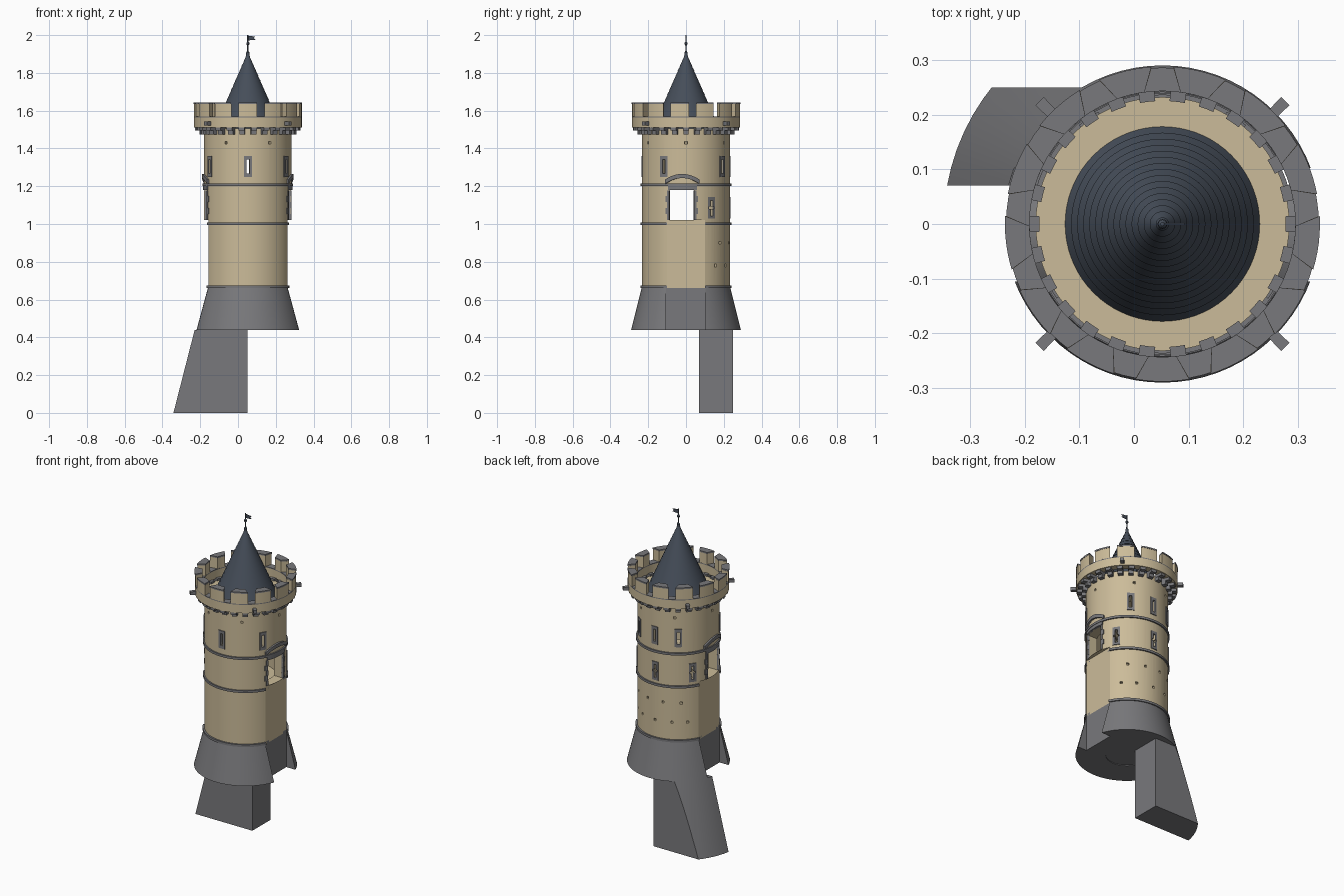
import bpy, bmesh
from math import sin, cos, pi, radians, degrees, asin

if "Cube" in bpy.data.objects:
    bpy.data.objects.remove(bpy.data.objects["Cube"])

CX = 0.052      # tower axis
R = 0.232       # shaft radius


def material(name, col):
    m = bpy.data.materials.new(name)
    m.diffuse_color = (*col, 1)
    m.use_nodes = True
    m.node_tree.nodes["Principled BSDF"].inputs["Base Color"].default_value = m.diffuse_color
    return m


TAN = material("sandstone", (0.60, 0.50, 0.32))
GREY = material("grey_stone", (0.19, 0.19, 0.20))
DARK = material("slate", (0.06, 0.075, 0.10))


def finish(bm, name, mat):
    bmesh.ops.recalc_face_normals(bm, faces=bm.faces)
    me = bpy.data.meshes.new(name)
    bm.to_mesh(me)
    bm.free()
    me.materials.append(mat)
    ob = bpy.data.objects.new(name, me)
    bpy.context.collection.objects.link(ob)
    return ob


def pos(a, r, z):
    """Polar point; angle in degrees from the front (-y) towards +x."""
    return (CX + r * sin(radians(a)), -r * cos(radians(a)), z)


def lathe(bm, prof, ring=False, n=72):
    loops = [[bm.verts.new(pos(360 * i / n, r, z)) for i in range(n)] for r, z in prof]
    pairs = list(zip(loops, loops[1:])) + ([(loops[-1], loops[0])] if ring else [])
    for p, q in pairs:
        for i in range(n):
            k = (i + 1) % n
            bm.faces.new((p[i], p[k], q[k], q[i]))
    if not ring:
        bm.faces.new(loops[0])
        bm.faces.new(loops[-1])


def block(bm, a, half, r0, r1, z0, z1, half_in=None, segs=4, lift=lambda t: 0):
    """Curved block centred on angle a; half_in splays the inner side."""
    hi = half if half_in is None else half_in
    rows = []
    for i in range(segs + 1):
        t = 2 * i / segs - 1
        d = lift(t)
        rows.append([bm.verts.new(pos(a + t * h, r, z + d)) for h, r, z in
                     ((hi, r0, z0), (half, r1, z0), (half, r1, z1), (hi, r0, z1))])
    for p, q in zip(rows, rows[1:]):
        for j in range(4):
            k = (j + 1) % 4
            bm.faces.new((p[j], p[k], q[k], q[j]))
    bm.faces.new(rows[0])
    bm.faces.new(rows[-1])


def box(bm, x0, x1, y0, y1, z0, z1):
    vs = bmesh.ops.create_cube(bm, size=1)["verts"]
    for v in vs:
        v.co = ((x0, x1)[v.co.x > 0], (y0, y1)[v.co.y > 0], (z0, z1)[v.co.z > 0])


def make(name, mat, fn):
    bm = bmesh.new()
    fn(bm)
    return finish(bm, name, mat)


def rings(name, mat, *profs):
    return make(name, mat, lambda bm: [lathe(bm, p, True) for p in profs])


def rect(r0, r1, z0, z1):
    return [(r0, z0), (r1, z0), (r1, z1), (r0, z1)]


def boolean(ob, cutter, op="DIFFERENCE"):
    m = ob.modifiers.new("cut", "BOOLEAN")
    m.operation, m.object, m.solver = op, cutter, "EXACT"
    m.use_self = True
    bpy.context.view_layer.objects.active = ob
    bpy.ops.object.modifier_apply(modifier=m.name)


# layout angles
UPPER = [0, 60, 145, 180, 215, 300]
LOWER = [125, 181, 235]
HOLES = ([(a, 1.43) for a in range(30, 360, 60)] + [(a, 0.9) for a in (141, 167, 193, 219)]
         + [(a, 0.78) for a in (132, 154, 180, 206, 228)])

# cutters
def slot_fn(bm):
    box(bm, CX + 0.209, 0.6, -0.105, 0.102, 0.3, 1.02)
    box(bm, -0.6, CX - 0.209, -0.105, 0.102, 0.3, 1.02)


def opening_fn(bm):
    box(bm, -0.4, 0.5, -0.087, 0.042, 1.021, 1.18)
    for a in UPPER:
        block(bm, a, 1.5, 0.14, 0.3, 1.268, 1.342, 3)
    for a in LOWER:
        block(bm, a, 1.5, 0.14, 0.3, 1.043, 1.125, 3)
        block(bm, a, 3.6, 0.141, 0.301, 1.08, 1.092, 5)
    for a, z in HOLES:
        block(bm, a, 1.7, 0.215, 0.3, z - 0.007, z + 0.007)


slot = make("wall_slot_cutter", GREY, slot_fn)
openings = make("opening_cutter", TAN, opening_fn)
room = make("room_cutter", TAN, lambda bm: lathe(bm, rect(0.17, 0.17, 1.0, 1.46)[1:3]))

# main shaft with room, doors, slits and putlog holes
shaft = make("tower_shaft", TAN, lambda bm: lathe(bm, [(R, 0.66), (R, 1.505)]))
for c in (room, slot, openings):
    boolean(shaft, c)

# battered base and the string courses, cut where the walls abut
base = make("battered_base", GREY, lambda bm: lathe(bm, [(0.12, 0.444), (0.12, 0.44), (0.29, 0.44), (0.235, 0.66)]))
boolean(base, slot)
courses = rings("string_courses", GREY, rect(0.22, 0.242, 0.66, 0.674),
                rect(0.22, 0.24, 0.995, 1.009), rect(0.22, 0.24, 1.2, 1.214))
boolean(courses, slot)

# remaining footing: a slice of the same cone
foot = make("footing", GREY, lambda bm: lathe(bm, [(0.40, 0), (0.29, 0.44)]))
foot_box = make("footing_cutter", GREY, lambda bm: box(bm, -0.6, 0.05, 0.07, 0.25, -0.1, 0.6))
boolean(foot, foot_box, "INTERSECT")

# stone surrounds of the slits
def surround_fn(bm):
    for a in UPPER:
        block(bm, a, 5.2, 0.222, 0.2365, 1.25, 1.36)
    for a in LOWER:
        block(bm, a, 5.2, 0.222, 0.2365, 1.028, 1.142)


surrounds = make("slit_surrounds", GREY, surround_fn)
boolean(surrounds, openings)

# door hoods, lintels and jamb stones
def door_fn(bm):
    for side in (1, -1):
        ang = lambda y: side * (90 + degrees(asin(y / R)))
        mid = ang(-0.02)
        block(bm, mid, 22, 0.22, 0.243, 1.213, 1.235, segs=16, lift=lambda t: 0.03 * (1 - t * t))
        block(bm, mid, 19, 0.222, 0.237, 1.18, 1.2, segs=12)
        for i in range(5):
            w = 0.022 if i % 2 else 0.012
            z = 1.022 + i * 0.0315
            for y in (-0.087 - w / 2, 0.042 + w / 2):
                block(bm, ang(y), degrees(w / 2 / R), 0.222, 0.236, z, z + 0.0305, segs=2)


make("door_surrounds", GREY, door_fn)

# two-step corbels
def corbel_fn(bm):
    for i in range(26):
        a = 360 * (i + 0.5) / 26
        block(bm, a, 3.2, 0.225, 0.257, 1.475, 1.495, 3.6, 2)
        block(bm, a, 3.2, 0.225, 0.28, 1.495, 1.517, 3.6, 2)


make("corbels", GREY, corbel_fn)

# parapet: low wall, sills, splayed merlons and copings
P0, P1, N = 0.243, 0.286, 13
rings("parapet_wall", TAN, rect(P0, P1, 1.512, 1.564))
rings("crenel_sills", GREY, rect(P0, P1, 1.564, 1.569))
HO, HI = 180 / N - 4.0, 180 / N - 7.8
make("merlons", TAN, lambda bm: [block(bm, i * 360 / N, HO, P0, P1, 1.569, 1.634, HI, 6) for i in range(N)])
make("merlon_copings", GREY, lambda bm: [block(bm, i * 360 / N, HO, P0, P1 + 0.002, 1.634, 1.643, HI, 6)
                                         for i in range(N)])

# water spouts on the diagonals
make("water_spouts", GREY, lambda bm: [block(bm, a, 1.9, 0.25, 0.318, 1.522, 1.542, 2.2, 1)
                                       for a in (45, 135, 225, 315)])

# conical slate roof in stepped courses
def roof_fn(bm):
    n, z0, z1, r0 = 16, 1.505, 1.91, 0.177
    prof = []
    for i in range(n):
        t, u = i / n, (i + 1) / n
        prof.append((r0 * (1 - t) + 0.001, z0 + (z1 - z0) * t))
        prof.append((max(r0 * (1 - u) - 0.001, 0.001), z0 + (z1 - z0) * u))
    lathe(bm, prof)


make("roof", DARK, roof_fn)

# finial rod with knobs, and pennant
make("finial", DARK, lambda bm: lathe(bm, [
    (0.009, 1.89), (0.009, 1.908), (0.004, 1.914), (0.0035, 1.945), (0.008, 1.951),
    (0.008, 1.959), (0.0035, 1.965), (0.0035, 2.0)], n=16))


def flag_fn(bm):
    pts = [(0, 1.997), (0.04, 1.992), (0.031, 1.984), (0.04, 1.975), (0, 1.972)]
    f = bm.faces.new([bm.verts.new((CX + x, -0.0015, z)) for x, z in pts])
    ext = bmesh.ops.extrude_face_region(bm, geom=[f])["geom"]
    bmesh.ops.translate(bm, vec=(0, 0.003, 0), verts=[v for v in ext if isinstance(v, bmesh.types.BMVert)])


make("pennant", DARK, flag_fn)

# remove cutters, smooth the round surfaces
for c in (slot, openings, room, foot_box):
    bpy.data.objects.remove(c)
bpy.ops.object.select_all(action="SELECT")
bpy.context.view_layer.objects.active = shaft
bpy.ops.object.shade_smooth_by_angle(angle=radians(25))
